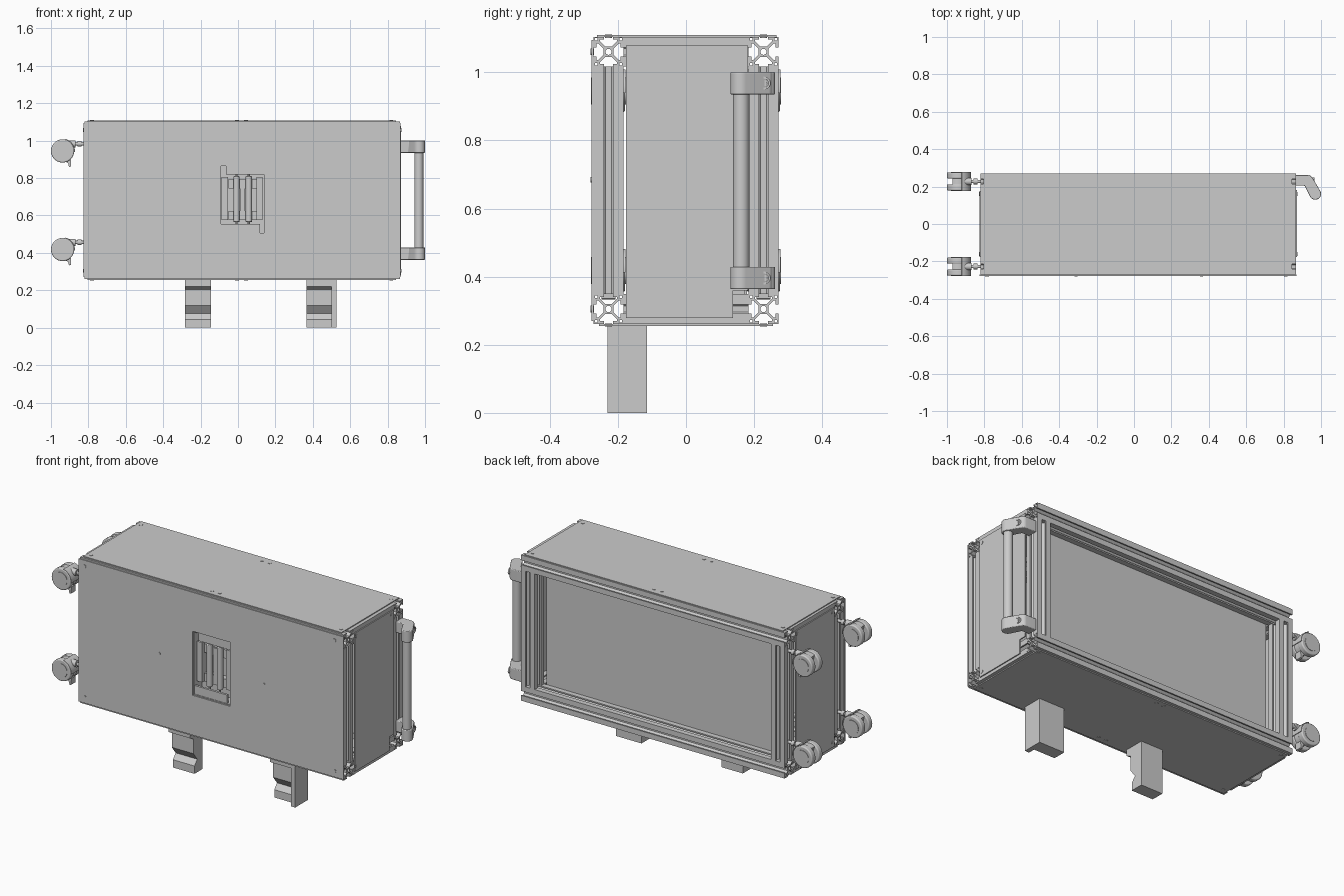
import bpy, bmesh
from math import sin, cos, radians

if "Cube" in bpy.data.objects:
    bpy.data.objects.remove(bpy.data.objects["Cube"])


def prism(name, axis, loops, a, b, bevel=0):
    """Extrude outline loops (outer, then holes) from a to b along an axis.
    Outline plane: X -> (y,z), Y -> (x,z), Z -> (x,y)."""
    cu = bpy.data.curves.new(name, 'CURVE')
    cu.dimensions = '2D'
    cu.fill_mode = 'BOTH'
    cu.extrude = 0.5
    for lp in loops:
        sp = cu.splines.new('POLY')
        sp.points.add(len(lp) - 1)
        for p, (u, v) in zip(sp.points, lp):
            p.co = (u, v, 0, 1)
        sp.use_cyclic_u = True
    tmp = bpy.data.objects.new(name + "_tmp", cu)
    bpy.context.collection.objects.link(tmp)
    bpy.context.view_layer.update()
    me = bpy.data.meshes.new_from_object(tmp.evaluated_get(bpy.context.evaluated_depsgraph_get()))
    bpy.data.objects.remove(tmp)
    bpy.data.curves.remove(cu)
    for vt in me.vertices:
        u, v, w = vt.co
        w = a + (w + 0.5) * (b - a)
        vt.co = {'X': (w, u, v), 'Y': (u, w, v), 'Z': (u, v, w)}[axis]
    bm = bmesh.new()
    bm.from_mesh(me)
    bmesh.ops.remove_doubles(bm, verts=bm.verts, dist=1e-5)
    bmesh.ops.dissolve_limit(bm, angle_limit=0.01, verts=bm.verts, edges=bm.edges)
    bmesh.ops.recalc_face_normals(bm, faces=bm.faces)
    bm.to_mesh(me)
    bm.free()
    me.polygons.foreach_set("use_smooth", [True] * len(me.polygons))
    me.set_sharp_from_angle(angle=radians(30))
    me.name = name
    ob = bpy.data.objects.new(name, me)
    bpy.context.collection.objects.link(ob)
    if bevel:
        m = ob.modifiers.new("bevel", 'BEVEL')
        m.width, m.segments, m.limit_method = bevel, 3, 'ANGLE'
    return ob


def rect(u0, u1, v0, v1):
    return [(u0, v0), (u1, v0), (u1, v1), (u0, v1)]


def arc(u, v, r, a0, a1, n=16):
    return [(u + r * cos(radians(a0 + (a1 - a0) * i / n)),
             v + r * sin(radians(a0 + (a1 - a0) * i / n))) for i in range(n + 1)]


def circle(u, v, r, n=24):
    return arc(u, v, r, 0, 360, n)[:-1]


def box(name, x0, x1, y0, y1, z0, z1):
    return prism(name, 'Z', [rect(x0, x1, y0, y1)], z0, z1)


# Slotted aluminium profile with hollow corners and core
H, C = 0.0435, 0.2275
XL, XR = -0.82, 0.865
ZB, ZT = 0.305, 1.06
SIDE = [(.046, -.014), (.038, -.014), (.038, -.026), (.032, -.026), (.016, -.010),
        (.016, .010), (.032, .026), (.038, .026), (.038, .014), (.046, .014), (.046, .046)]


def rail(name, axis, u, v, a, b):
    k = H / .046
    outer = []
    for c, s in ((1, 0), (0, 1), (-1, 0), (0, -1)):
        outer += [(u + k * (c * p - s * q), v + k * (s * p + c * q)) for p, q in SIDE]
    holes = [circle(u, v, .009, 16)]
    for i in (-1, 1):
        for j in (-1, 1):
            m, n = u + i * .0365, v + j * .0365
            holes.append(rect(m - .0035, m + .0035, n - .0035, n + .0035))
    prism(name, axis, [outer] + holes, a, b)


ends = (XL + H, XR - H)
for y in (-C, C):
    for z in (ZB, ZT):
        rail("long_rail", 'X', y, z, XL, XR)
    for x in ends:
        rail("upright_rail", 'Z', x, y, ZB + H, ZT - H)
for x in ends:
    for z in (ZB, ZT):
        rail("cross_rail", 'Y', x, z, -C + H, C - H)

# Cover panels
prism("front_panel", 'Y', [rect(-.825, .868, .27, 1.095), rect(-.096, .144, .50, .87)], -.277, -.271)
box("top_panel", -.805, .845, -.262, .266, 1.1035, 1.109)
box("bottom_panel", -.805, .845, -.255, .255, .2555, .2615)
box("back_panel", -.722, .766, .172, .179, .30, 1.065)
prism("right_panel", 'X', [[(-.176, .279), (.138, .279), (.138, .36), (.182, .36),
                            (.182, 1.079), (-.176, 1.079)]], XR, XR + .006)
prism("left_panel", 'X', [rect(-.176, .176, .279, 1.079)], XL - .006, XL)


# Screws
def screw(axis, u, v, a, b, r=.010):
    prism("screw", axis, [circle(u, v, r, 16)], a, b)


for x in ends:
    for z in (ZB, ZT):
        screw('Y', x - .01, z, -.28, -.27)
for x in (-.31, .36):
    screw('Y', x, .685, -.28, -.27, .008)
for x in (-.78, -.005, .043, .82):
    for y in (-C, C):
        screw('Z', x, y, 1.10, 1.111)
        screw('Z', x, y, .2535, .262)
for y in (-.16, .16):
    for z in (ZB, ZT - .003):
        screw('X', y, z, XL - .008, XL)
        if y < 0 or z > 1:
            screw('X', y, z, XR, XR + .008)

# Recessed latch in the front panel
box("latch_back", -.096, .144, -.20, -.195, .50, .87)
for x in (-.096, .138):
    box("latch_side", x, x + .006, -.271, -.195, .50, .87)
for z in (.50, .864):
    box("latch_end", -.096, .144, -.271, -.195, z, z + .006)
box("latch_top_tab", -.065, .140, -.268, -.255, .82, .864)
box("latch_bottom_tab", -.092, .118, -.268, -.255, .506, .555)
for x in (-.088, .098):
    box("latch_frame", x, x + .034, -.25, -.20, .575, .805)
for z in (.575, .745):
    box("latch_bridge", -.05, .10, -.235, -.20, z, z + .05)
for x in (-.008, .058):
    prism("latch_bar", 'Z', [circle(x, -.247, .017)], .565, .81, .004)
    prism("latch_pin", 'Z', [circle(x, -.247, .006, 12)], .54, .84)
box("latch_centre", .012, .038, -.24, -.20, .59, .79)


# Casters: stem along x, twin wheels turning about y
def caster(y, z):
    x = -.938
    for s in (-1, 1):
        w = y + s * .032
        prism("caster_wheel", 'Y', [circle(x, z, .062, 40)], w - .017, w + .017, .006)
        prism("caster_hub", 'Y', [circle(x, z, .040, 32)], y + s * .046, y + s * .0515)
    prism("caster_body", 'Y', [arc(x, z, .058, -70, 125, 24) + [(x - .02, z)]], y - .016, y + .016)
    prism("caster_hood", 'Y', [arc(x, z, .066, -5, 75) + arc(x, z, .0615, 75, -5)], y - .05, y + .05)
    prism("caster_brake", 'Y', [[(x + .012, z - .056), (x + .046, z - .044), (x + .044, z - .082),
                                 (x + .034, z - .085), (x + .03, z - .066)]], y - .02, y + .02)
    zs = z + .038
    for nm, r, a, b in (("caster_neck", .019, x + .03, -.868), ("caster_stem", .009, -.87, XL + .01),
                        ("caster_collar", .015, -.858, -.838)):
        prism(nm, 'X', [circle(y, zs, r)], a, b)


for y in (-C, C):
    for z in (.945, .418):
        caster(y, z)

# Carry handle on the right end
bracket = ([(.865, .205), (.912, .205)] + arc(.969, .161, .031, 209, 389)
           + [(.953, .249)] + arc(.93, .240, .022, 30, 90, 6) + [(.865, .262)])
for z in (.363, .935):
    prism("handle_bracket", 'Z', [bracket], z, z + .066, .004)
    prism("handle_bolt_ring", 'X', [circle(.229, z + .033, .019), circle(.229, z + .033, .013)], .93, .966)
    prism("handle_bolt", 'X', [circle(.229, z + .033, .010, 6)], .90, .964)
prism("handle_bar", 'Z', [circle(.967, .162, .024, 32)], .42, .945)

# Hooked feet with a stepped front
hook = [(-.115, 0), (-.115, .258), (-.23, .258), (-.23, .22), (-.20, .205),
        (-.20, .12), (-.165, .075), (-.19, .045), (-.19, 0)]
for x0, x1 in ((-.283, -.145), (.365, .50)):
    prism("hook_foot", 'X', [hook], x0, x1)
box("hook_side_plate", .50, .527, -.23, -.115, 0, .258)
